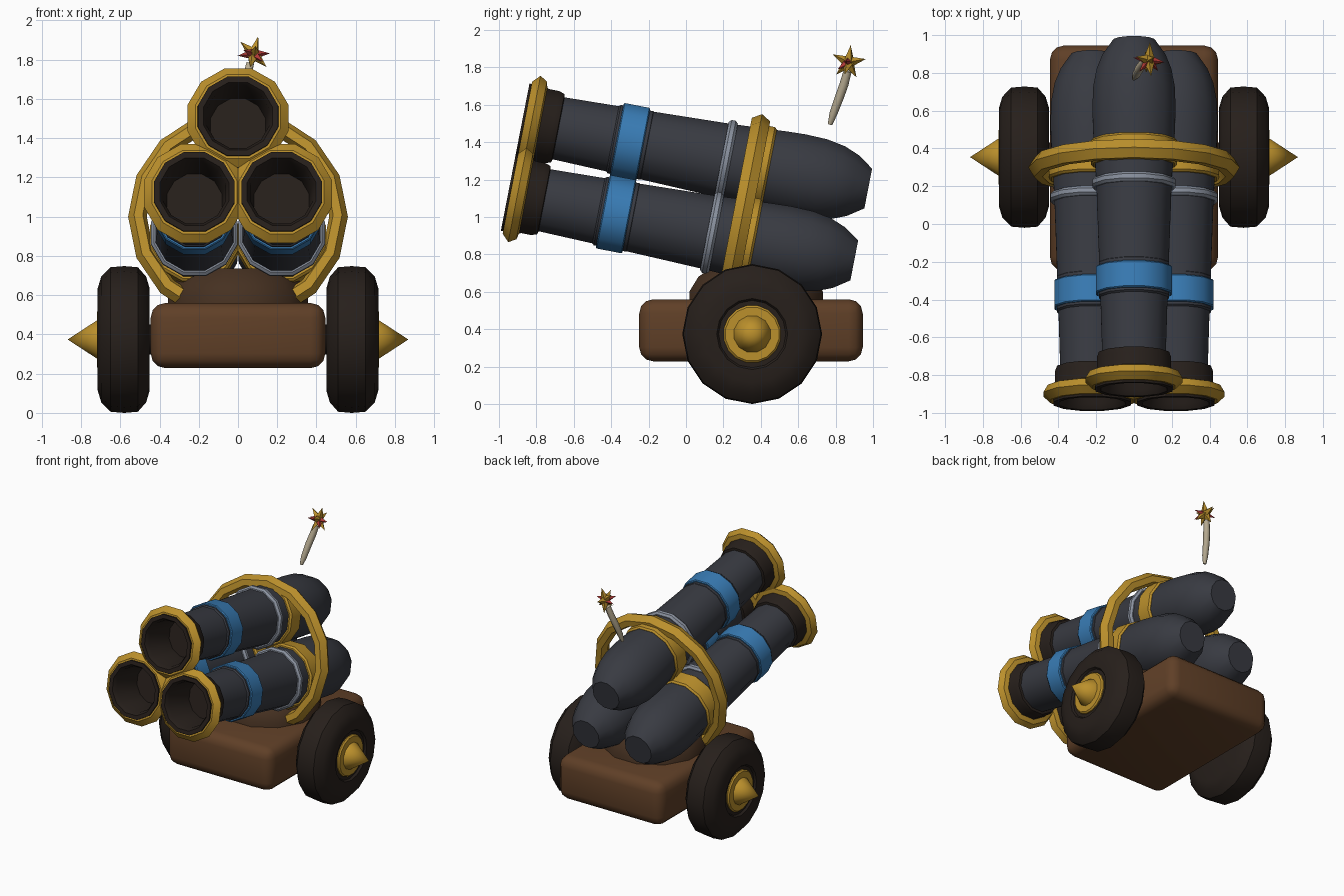
import bpy, bmesh
from math import pi, sin, cos, radians
from mathutils import Matrix, Vector

if "Cube" in bpy.data.objects:
    bpy.data.objects.remove(bpy.data.objects["Cube"])

def mat(name, c):
    m = bpy.data.materials.new(name)
    m.diffuse_color = (*c, 1)
    m.use_nodes = True
    m.node_tree.nodes["Principled BSDF"].inputs["Base Color"].default_value = m.diffuse_color
    return m

SLATE = mat("slate", (.04, .043, .054))
GOLD = mat("gold", (.50, .28, .025))
BLUE = mat("blue", (.04, .20, .46))
BROWN = mat("brown", (.115, .050, .020))
UMBER = mat("umber", (.060, .030, .015))
DARK = mat("dark", (.020, .014, .011))
SILVER = mat("silver", (.25, .28, .34))
RED = mat("red", (.42, .04, .035))
CREAM = mat("cream", (.50, .43, .30))

def finish(name, bm, material, matrix=Matrix(), smooth=35):
    bmesh.ops.remove_doubles(bm, verts=bm.verts, dist=1e-5)
    bmesh.ops.recalc_face_normals(bm, faces=bm.faces)
    me = bpy.data.meshes.new(name)
    bm.to_mesh(me)
    bm.free()
    me.transform(matrix)
    me.materials.append(material)
    ob = bpy.data.objects.new(name, me)
    bpy.context.collection.objects.link(ob)
    if smooth:
        bpy.ops.object.select_all(action='DESELECT')
        ob.select_set(True)
        bpy.context.view_layer.objects.active = ob
        bpy.ops.object.shade_smooth_by_angle(angle=radians(smooth))
    return ob

def lathe(name, profile, material, matrix, sides=12, closed=False, smooth=35, phase=.5):
    """Spin (distance along axis, radius) points around local z."""
    bm = bmesh.new()
    rows = []
    for s, r in profile:
        rows.append([bm.verts.new((r * sin(2 * pi * (i + phase) / sides),
                                   r * cos(2 * pi * (i + phase) / sides), s))
                     for i in range(sides)])
    pairs = list(zip(rows, rows[1:])) + ([(rows[-1], rows[0])] if closed else [])
    for a, b in pairs:
        for i in range(sides):
            j = (i + 1) % sides
            bm.faces.new((a[i], a[j], b[j], b[i]))
    bmesh.ops.dissolve_degenerate(bm, dist=1e-6, edges=bm.edges)
    return finish(name, bm, material, matrix, smooth)

def box(name, lo, hi, bevel, segs, material):
    bm = bmesh.new()
    lo, hi = Vector(lo), Vector(hi)
    bmesh.ops.create_cube(bm, size=1)
    for v in bm.verts:
        v.co = Vector((v.co[k] * (hi[k] - lo[k]) + (lo[k] + hi[k]) / 2 for k in range(3)))
    bmesh.ops.bevel(bm, geom=bm.edges[:], offset=bevel, segments=segs, profile=.5, affect='EDGES')
    return finish(name, bm, material)

# Three barrels, all tilted muzzle-up along one axis
TILT = radians(11)
SPIN = Matrix.Rotation(-(pi / 2 + TILT), 4, 'X')
UP = Vector((0, sin(TILT), cos(TILT)))
AXIS = Vector((0, cos(TILT), -sin(TILT)))
TOP = Vector((0, -.876, 1.512))
LOW = TOP - UP * .392

def band(name, s0, s1, r, material, M, bevel=.012, inner=.165):
    lathe(name, [(s0, inner), (s0, r - bevel), (s0 + bevel, r), (s1 - bevel, r),
                 (s1, r - bevel), (s1, inner)], material, M, closed=True)

for tag, pos in (("top", TOP), ("left", LOW + Vector((-.222, 0, 0))),
                 ("right", LOW + Vector((.222, 0, 0)))):
    M = Matrix.Translation(pos) @ SPIN
    lathe(tag + "_barrel", [(.18, .174), (.5, .184), (1.1, .206), (1.4, .224), (1.5, .228),
                            (1.62, .224), (1.72, .205), (1.80, .172), (1.885, .112), (1.885, 0)],
          SLATE, M)
    lathe(tag + "_muzzle", [(.2, .165), (.195, .192), (.165, .203), (.11, .203), (.08, .215),
                            (0, .212), (0, .182), (.03, .165), (.25, .145), (.25, 0)], DARK, M)
    lathe(tag + "_muzzle_ring", [(.012, .2), (.012, .225), (.05, .266), (.09, .242),
                                 (.1, .2)], GOLD, M, closed=True)
    band(tag + "_band_trim", .49, .69, .193, SLATE, M)
    band(tag + "_blue_band", .515, .66, .207, BLUE, M, .006)
    band(tag + "_silver_band", 1.085, 1.135, .228, SILVER, M, .014)
    band(tag + "_gold_band", 1.21, 1.345, .235, GOLD, M, .012, .2)

# Large hoop binding the barrels together
hoop_mid = TOP + AXIS * 1.252 - UP * .278
lathe("binding_hoop", [(0, .56), (.05, .53), (.05, .485), (0, .465), (-.05, .485), (-.05, .53)],
      GOLD, Matrix.Translation(hoop_mid) @ SPIN, sides=16, closed=True, smooth=30, phase=0)

# Carriage and turntable
box("carriage", (-.445, -.25, .228), (.445, .945, .56), .075, 3, BROWN)
lathe("turntable", [(.5, 0), (.5, .37), (.6, .37), (.68, .32), (.735, .24), (.735, 0)],
      UMBER, Matrix.Translation((0, .375, 0)), sides=12)

# Wheels, hubs and spikes on both sides
for tag, side in (("left", -1), ("right", 1)):
    M = Matrix.Translation((0, .354, .374)) @ Matrix.Rotation(side * pi / 2, 4, 'Y')
    lathe(tag + "_wheel", [(.45, 0), (.45, .26), (.468, .32), (.51, .368), (.58, .374), (.65, .368),
                           (.697, .32), (.715, .26), (.715, .19), (.70, .18), (.70, 0)],
          DARK, M, sides=16, phase=0)
    lathe(tag + "_hub", [(.68, .155), (.708, .155), (.718, .145), (.718, 0)], GOLD, M, sides=16)
    lathe(tag + "_hub_spike", [(.70, .1), (.72, .1), (.868, 0)], GOLD, M, sides=12)
lathe("axle", [(-.46, 0), (-.46, .08), (.46, .08), (.46, 0)], DARK,
      Matrix.Translation((0, .354, .374)) @ Matrix.Rotation(pi / 2, 4, 'Y'))

# Curved fuse hovering over the breech
pts = [((.0, .77, 1.495), .012), ((.01, .787, 1.55), .021), ((.027, .82, 1.64), .024),
       ((.045, .845, 1.71), .024), ((.062, .864, 1.78), .022)]
cu = bpy.data.curves.new("fuse", 'CURVE')
cu.dimensions = '3D'
cu.bevel_depth = 1
cu.bevel_resolution = 1
cu.use_fill_caps = True
sp = cu.splines.new('POLY')
sp.points.add(len(pts) - 1)
for p, (co, r) in zip(sp.points, pts):
    p.co = (*co, 1)
    p.radius = r
cu.materials.append(CREAM)
bpy.context.collection.objects.link(bpy.data.objects.new("fuse", cu))

# Spark: flat gold star crossed by red points
def spikes(name, dirs, length, width, material):
    bm = bmesh.new()
    for d in dirs:
        rot = Vector(d).to_track_quat('Z', 'Y').to_matrix().to_4x4()
        bmesh.ops.create_cone(bm, cap_ends=True, segments=4, radius1=width, radius2=0,
                              depth=length, matrix=rot @ Matrix.Translation((0, 0, length / 2)))
    finish(name, bm, material, Matrix.Translation((.08, .868, 1.828)), 0)

star = [(.25 * cos(a), sin(a), cos(a)) for a in (radians(8 + 72 * k) for k in range(5))]
spikes("spark_gold", star + [(-.75, .2, .7), (.7, -.2, -.7)], .095, .032, GOLD)
spikes("spark_red", [(1, -.15, .05), (-1, .15, -.1), (.5, -.6, -.4), (-.5, -.6, .2)], .083, .028, RED)
